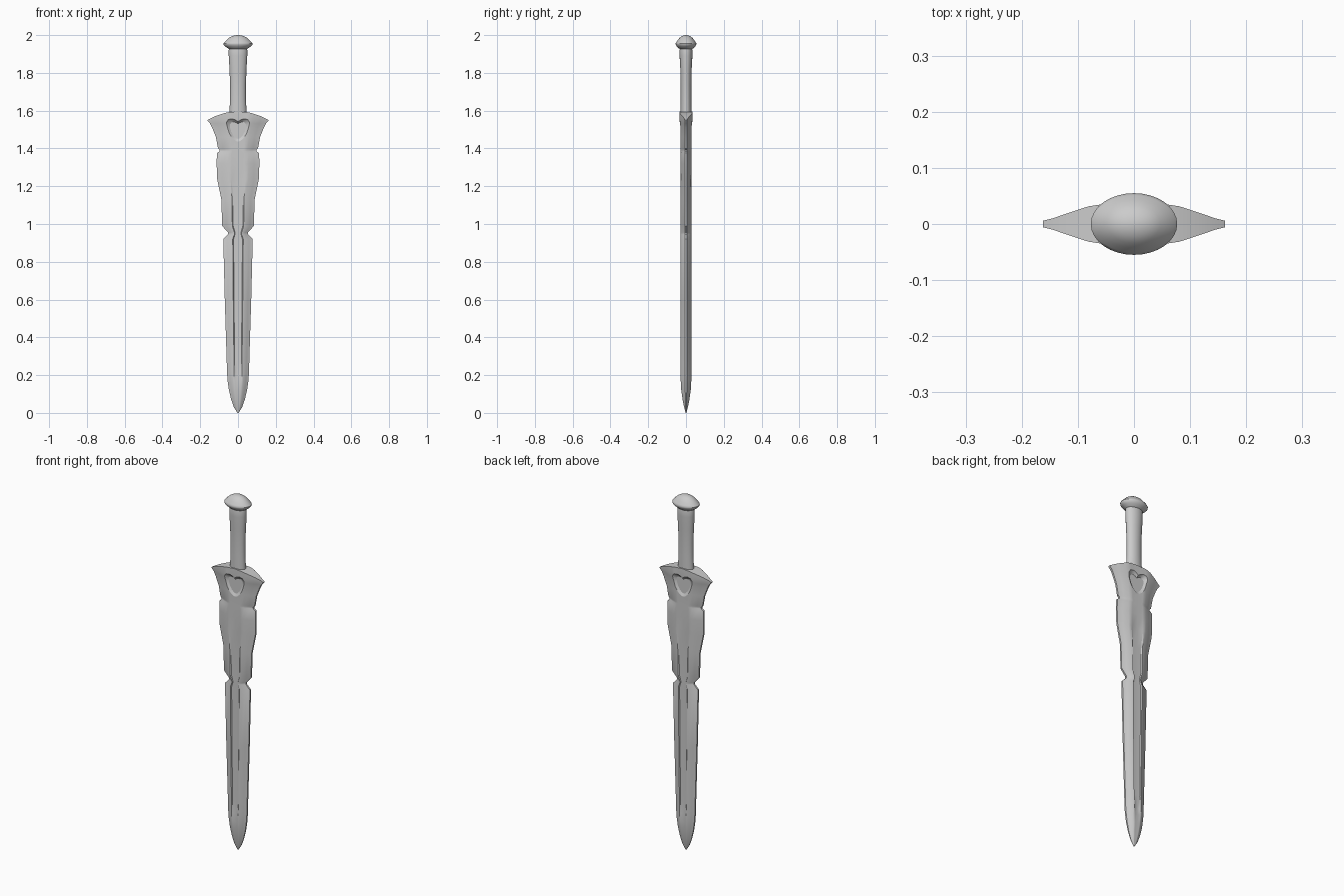
import bpy, bmesh, math

if "Cube" in bpy.data.objects:
    bpy.data.objects.remove(bpy.data.objects["Cube"])


def make_object(name, verts, faces):
    mesh = bpy.data.meshes.new(name)
    mesh.from_pydata(verts, [], faces)
    bm = bmesh.new()
    bm.from_mesh(mesh)
    bmesh.ops.recalc_face_normals(bm, faces=bm.faces)
    bm.to_mesh(mesh)
    bm.free()
    obj = bpy.data.objects.new(name, mesh)
    bpy.context.collection.objects.link(obj)
    return obj


def activate(obj):
    bpy.ops.object.select_all(action='DESELECT')
    obj.select_set(True)
    bpy.context.view_layer.objects.active = obj


def smooth(obj, angle=32):
    activate(obj)
    bpy.ops.object.shade_smooth_by_angle(angle=math.radians(angle))


def bridge(a, b, n):
    return [(a * n + i, a * n + (i + 1) % n, b * n + (i + 1) % n, b * n + i) for i in range(n)]


def turned(name, profile, n=32):
    """Elliptical turned part from (z, x radius, y radius)."""
    verts = [(rx * math.cos(2 * math.pi * i / n), ry * math.sin(2 * math.pi * i / n), z)
             for z, rx, ry in profile for i in range(n)]
    faces = [f for r in range(len(profile) - 1) for f in bridge(r, r + 1, n)]
    last = (len(profile) - 1) * n
    faces += [tuple(range(n)), tuple(range(last, last + n))]
    obj = make_object(name, verts, faces)
    smooth(obj, 40)
    return obj


# Blade and guard: z, half width, half thickness, fuller depth, arc drop at the edge
rows = [
    (0.00, 0.003, 0.002, 0, 0), (0.03, 0.022, 0.010, 0, 0), (0.07, 0.036, 0.018, 0, 0),
    (0.12, 0.048, 0.025, 0, 0), (0.17, 0.055, 0.028, 0, 0), (0.21, 0.058, 0.028, 0.003, 0),
    (0.28, 0.060, 0.028, 0.005, 0), (0.60, 0.070, 0.028, 0.005, 0), (0.92, 0.078, 0.028, 0.005, 0),
    (0.945, 0.053, 0.028, 0.005, 0), (0.955, 0.053, 0.028, 0.005, 0), (0.99, 0.084, 0.028, 0.005, 0),
    (1.13, 0.088, 0.028, 0.004, 0), (1.24, 0.111, 0.028, 0.002, 0), (1.32, 0.113, 0.028, 0, 0),
    (1.375, 0.112, 0.028, 0, 0), (1.385, 0.098, 0.028, 0, 0), (1.393, 0.098, 0.028, 0, 0),
    (1.40, 0.106, 0.028, 0, 0), (1.46, 0.117, 0.029, 0, 0), (1.51, 0.137, 0.030, 0, 0),
    (1.532, 0.148, 0.033, 0, 0), (1.555, 0.160, 0.035, 0, 0.010), (1.596, 0.162, 0.035, 0, 0.046),
]
half = [(0, 0.97), (0.3, 1.0), (0.36, 1.0), (0.5, 0.90), (0.75, 0.52), (0.9, 0.28), (1, 0.17)]
columns = [(-u, t) for u, t in reversed(half[1:])] + half
m = len(columns)
verts = []
for z, w, t, d, drop in rows:
    side = [(u * w, k * t - (d if abs(u) < 0.31 else 0), z - drop * u * u) for u, k in columns]
    verts += [(x, -y, h) for x, y, h in side] + [(x, y, h) for x, y, h in reversed(side)]
n = 2 * m
faces = [f for r in range(len(rows) - 1) for f in bridge(r, r + 1, n)]
for base in (0, (len(rows) - 1) * n):
    faces += [(base + i, base + i + 1, base + n - 2 - i, base + n - 1 - i) for i in range(m - 1)]
blade = make_object("blade_and_guard", verts, faces)

# Heart-shaped hollow on both faces of the guard
heart = [(0, 1.540), (0.012, 1.549), (0.030, 1.555), (0.048, 1.551), (0.060, 1.536),
         (0.059, 1.512), (0.050, 1.482), (0.033, 1.452), (0.014, 1.434), (0, 1.429)]
heart += [(-x, z) for x, z in reversed(heart[1:-1])]
for s in (-1, 1):
    rings = [(x * k, s * y, 1.505 + (z - 1.505) * k)
             for y, k in ((0.06, 1.4), (0.031, 1.0), (0.021, 0.72)) for x, z in heart]
    c = len(heart)
    caps = [tuple(range(c)), tuple(range(2 * c, 3 * c))]
    cutter = make_object("heart_cutter", rings, bridge(0, 1, c) + bridge(1, 2, c) + caps)
    cutter.hide_render = True
    activate(blade)
    mod = blade.modifiers.new("heart", 'BOOLEAN')
    mod.operation = 'DIFFERENCE'
    mod.solver = 'EXACT'
    mod.object = cutter
    bpy.ops.object.modifier_apply(modifier=mod.name)
    bpy.data.objects.remove(cutter)
smooth(blade, 25)

# Waisted grip
turned("grip", [(1.57, 0.046, 0.029), (1.60, 0.045, 0.029), (1.66, 0.042, 0.028), (1.74, 0.042, 0.028),
                (1.82, 0.045, 0.030), (1.89, 0.049, 0.034), (1.92, 0.049, 0.034), (1.94, 0.045, 0.030)])

# Mushroom pommel
turned("pommel", [(1.922, 0.040, 0.027), (1.928, 0.050, 0.036), (1.939, 0.066, 0.048), (1.949, 0.076, 0.054),
                  (1.956, 0.077, 0.055), (1.963, 0.072, 0.051), (1.974, 0.060, 0.043), (1.986, 0.047, 0.034),
                  (1.995, 0.031, 0.022), (1.999, 0.015, 0.010), (2.0, 0.003, 0.002)])
